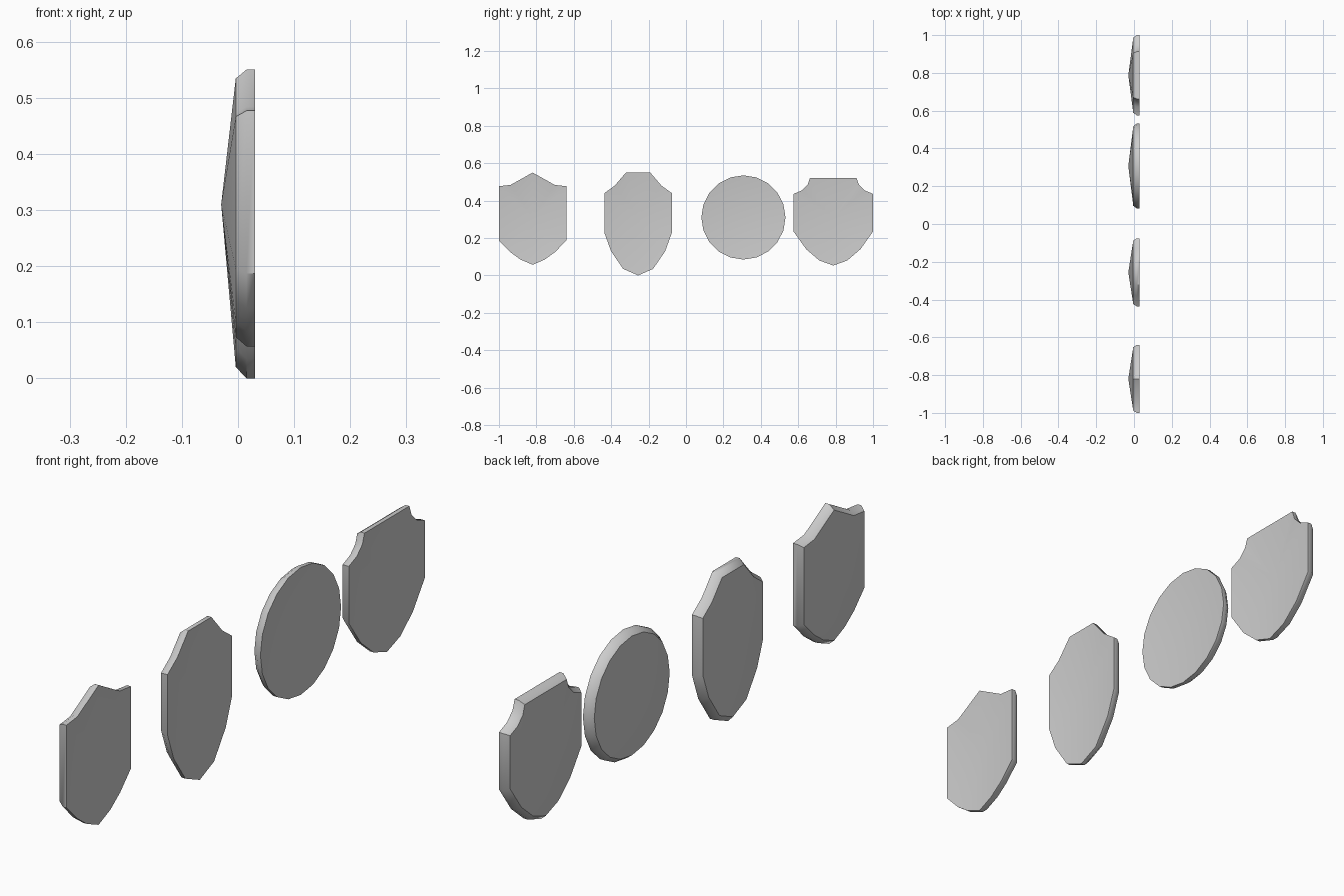
import bpy, bmesh, math

cube = bpy.data.objects.get("Cube")
if cube:
    bpy.data.objects.remove(cube, do_unlink=True)

grey = bpy.data.materials.new("plain grey")
colour = (0.6, 0.6, 0.6, 1)
grey.diffuse_color = colour
grey.use_nodes = True
grey.node_tree.nodes["Principled BSDF"].inputs["Base Color"].default_value = colour

BOSS_Z = 0.31    # height of the central point
INSET = 0.935    # shrink of the chamfered front edge


def mirrored(half):
    """Close a half outline (top to bottom) across the middle."""
    return half + [(-y, z) for y, z in reversed(half) if y > 0]


def make_shield(name, y0, outline):
    bm = bmesh.new()

    def ring(x, scale):
        return [bm.verts.new((x, y0 + y * scale, BOSS_Z + (z - BOSS_Z) * scale))
                for y, z in outline]

    # Front edge, chamfer shoulder and back edge
    rings = [ring(-0.004, INSET), ring(0.015, 1), ring(0.03, 1)]
    front_tip = bm.verts.new((-0.03, y0, BOSS_Z))
    back_dish = bm.verts.new((0.009, y0, BOSS_Z))
    n = len(outline)
    for i in range(n):
        j = (i + 1) % n
        for a, b in zip(rings, rings[1:]):
            bm.faces.new((a[i], a[j], b[j], b[i]))
        bm.faces.new((front_tip, rings[0][j], rings[0][i]))
        bm.faces.new((back_dish, rings[2][i], rings[2][j]))
    bmesh.ops.recalc_face_normals(bm, faces=bm.faces)
    mesh = bpy.data.meshes.new(name)
    bm.to_mesh(mesh)
    bm.free()
    mesh.materials.append(grey)
    obj = bpy.data.objects.new(name, mesh)
    bpy.context.collection.objects.link(obj)
    bpy.ops.object.select_all(action='DESELECT')
    obj.select_set(True)
    bpy.context.view_layer.objects.active = obj
    bpy.ops.object.shade_smooth_by_angle(angle=math.radians(40))


# Shield with a peaked top
make_shield("peaked_shield", -0.82, mirrored([
    (0, 0.55), (0.118, 0.484), (0.18, 0.477), (0.18, 0.187),
    (0.12, 0.125), (0.065, 0.085), (0, 0.057)]))

# Tall shield with cut shoulders
make_shield("tall_shield", -0.256, mirrored([
    (0.065, 0.55), (0.125, 0.48), (0.18, 0.44), (0.18, 0.227),
    (0.145, 0.13), (0.08, 0.035), (0, 0)]))

# Round shield
SIDES = 20
make_shield("round_shield", 0.307, [
    (0.225 * math.sin(math.tau * i / SIDES),
     BOSS_Z + 0.225 * math.cos(math.tau * i / SIDES)) for i in range(SIDES)])

# Wide shield with notched corners
make_shield("notched_shield", 0.7875, mirrored([
    (0.125, 0.52), (0.137, 0.485), (0.167, 0.455), (0.2125, 0.436),
    (0.2125, 0.235), (0.145, 0.14), (0.075, 0.08), (0, 0.053)]))
